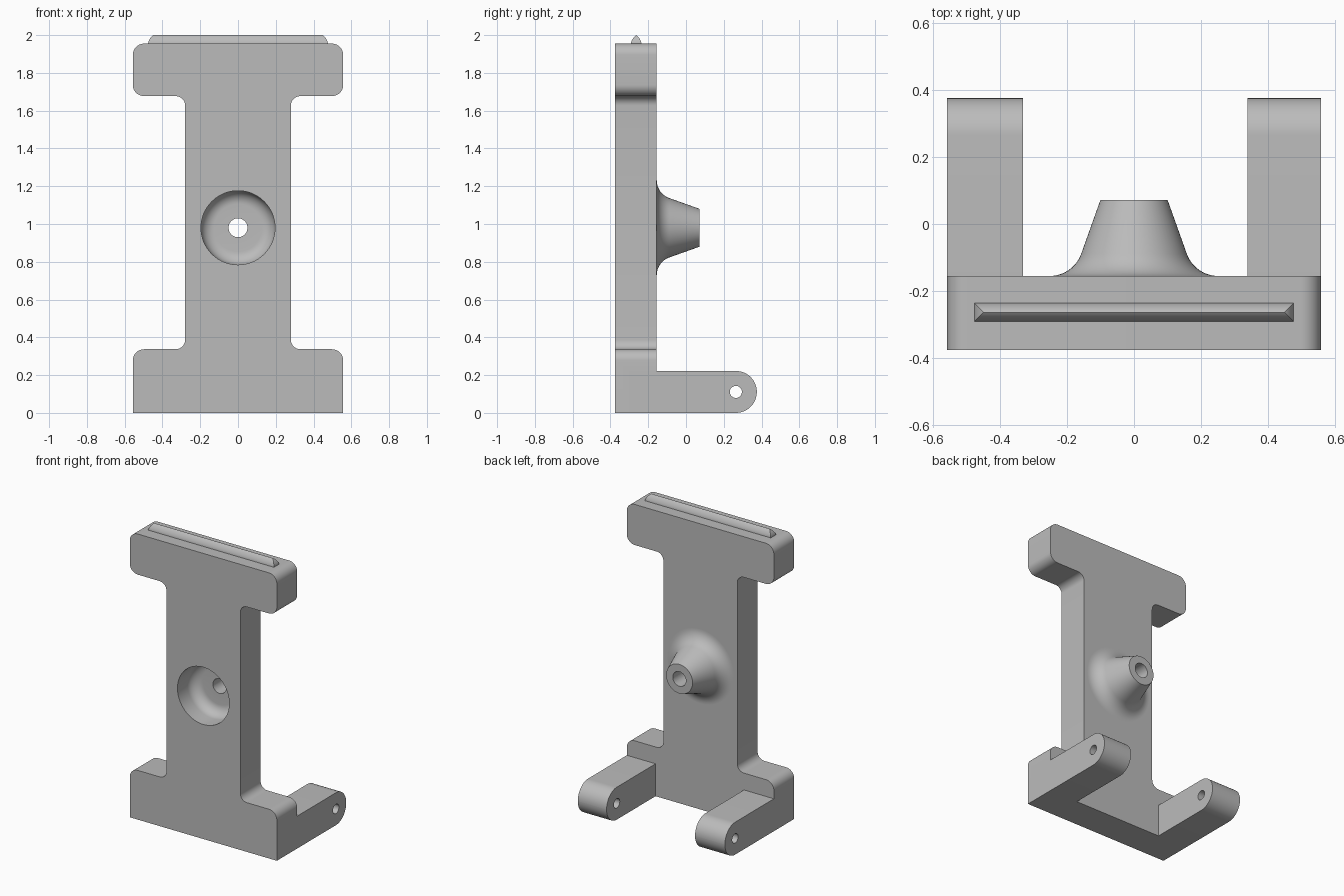
import bpy, bmesh, math
from mathutils import Vector, Matrix

cube = bpy.data.objects.get("Cube")
if cube:
    bpy.data.objects.remove(cube)

grey = bpy.data.materials.new("plain grey")
grey.use_nodes = True
grey.diffuse_color = (0.5, 0.5, 0.5, 1)
grey.node_tree.nodes["Principled BSDF"].inputs["Base Color"].default_value = (0.5, 0.5, 0.5, 1)


def rounded(points, steps=10):
    """Outline from (u, v) or (u, v, radius) corners, with round corners."""
    out = []
    for i, p in enumerate(points):
        c = Vector(p[:2])
        if len(p) < 3:
            out.append(c)
            continue
        a = (Vector(points[i - 1][:2]) - c).normalized()
        b = (Vector(points[(i + 1) % len(points)][:2]) - c).normalized()
        half = a.angle(b) / 2
        t = p[2] / math.tan(half)
        centre = c + (a + b).normalized() * p[2] / math.sin(half)
        start, end = c + a * t - centre, c + b * t - centre
        sweep = start.angle(end)
        for k in range(steps + 1):
            f = k / steps
            out.append(centre + (start * math.sin((1 - f) * sweep)
                                 + end * math.sin(f * sweep)) / math.sin(sweep))
    return out


def finish(bm, name):
    bmesh.ops.remove_doubles(bm, verts=bm.verts[:], dist=0.0001)
    bmesh.ops.recalc_face_normals(bm, faces=bm.faces[:])
    mesh = bpy.data.meshes.new(name)
    bm.to_mesh(mesh)
    bm.free()
    mesh.materials.append(grey)
    obj = bpy.data.objects.new(name, mesh)
    bpy.context.collection.objects.link(obj)
    return obj


def prism(name, outline, place, depth):
    """Extrude a 2D outline, put in space by place(u, v)."""
    bm = bmesh.new()
    face = bm.faces.new([bm.verts.new(place(*p)) for p in outline])
    ext = bmesh.ops.extrude_face_region(bm, geom=[face])["geom"]
    bmesh.ops.translate(bm, vec=depth, verts=[g for g in ext if isinstance(g, bmesh.types.BMVert)])
    return finish(bm, name)


def lathe(name, outline, centre, segments=64):
    """Revolve (radius, y) points about a line along y."""
    bm = bmesh.new()
    vs = [bm.verts.new((r, y, 0)) for r, y in outline]
    es = [bm.edges.new(pair) for pair in zip(vs, vs[1:])]
    bmesh.ops.spin(bm, geom=vs + es, cent=(0, 0, 0), axis=(0, 1, 0),
                   angle=math.tau, steps=segments)
    bmesh.ops.translate(bm, vec=centre, verts=bm.verts[:])
    return finish(bm, name)


def activate(obj):
    bpy.ops.object.select_all(action="DESELECT")
    obj.select_set(True)
    bpy.context.view_layer.objects.active = obj


def combine(target, tool, operation):
    activate(target)
    mod = target.modifiers.new(operation.lower(), "BOOLEAN")
    mod.operation, mod.solver, mod.object = operation, "EXACT", tool
    bpy.ops.object.modifier_apply(modifier=mod.name)
    bpy.data.objects.remove(tool)


FRONT, BACK, TOP = -0.375, -0.155, 1.955
HUB = (0, 0, 0.98)

# I-shaped plate
half = [(0.557, 0), (0.557, 0.337, 0.06), (0.28, 0.337, 0.05),
        (0.28, 1.677, 0.05), (0.557, 1.677, 0.06), (0.557, TOP, 0.06)]
mirrored = [(-p[0], *p[1:]) for p in reversed(half)]
bracket = prism("bracket", rounded(half + mirrored),
                lambda x, z: (x, FRONT, z), (0, BACK - FRONT, 0))

# rear arms with rounded ends
arm = [(-0.3, 0), (0.375, 0, 0.1109), (0.375, 0.222, 0.1109), (-0.3, 0.222)]
for x0, x1 in ((-0.557, -0.331), (0.339, 0.557)):
    tool = prism("arm", rounded(arm, 16), lambda y, z: (x0, y, z), (x1 - x0, 0, 0))
    combine(bracket, tool, "UNION")

# flared boss on the back
boss = [(0, -0.2), (0.255, -0.2), (0.255, BACK), (0.181, BACK, 0.1), (0.1, 0.072), (0, 0.072)]
combine(bracket, lathe("boss", rounded(boss), HUB), "UNION")

# front pocket and hole through the boss
pocket = [(0, -0.45), (0.196, -0.45), (0.196, -0.2, 0.07), (0.05, -0.2), (0.05, 0.2), (0, 0.2)]
combine(bracket, lathe("pocket", rounded(pocket), HUB), "DIFFERENCE")

# pivot hole through both arms
ring = [(0.264 + 0.032 * math.cos(math.tau * i / 32),
         0.111 + 0.032 * math.sin(math.tau * i / 32)) for i in range(32)]
combine(bracket, prism("pivot", ring, lambda y, z: (-1, y, z), (2, 0, 0)), "DIFFERENCE")

# pointed ridge along the top, built from shrinking rectangles
bm = bmesh.new()
previous = None
for inset, height in ((0, -0.005), (0, 0.004), (0.003, 0.014), (0.008, 0.024),
                      (0.014, 0.033), (0.021, 0.04), (0.0272, 0.045)):
    hx, hy = 0.476 - inset, 0.0275 - inset
    loop = [bm.verts.new((sx * hx, -0.2635 + sy * hy, TOP + height))
            for sx, sy in ((-1, -1), (1, -1), (1, 1), (-1, 1))]
    if previous:
        for i in range(4):
            j = (i + 1) % 4
            bm.faces.new((previous[i], previous[j], loop[j], loop[i]))
    else:
        bm.faces.new(loop[::-1])
    previous = loop
bm.faces.new(previous)
ridge = finish(bm, "top_ridge")

for obj in (bracket, ridge):
    activate(obj)
    bpy.ops.object.shade_smooth_by_angle(angle=math.radians(30))
